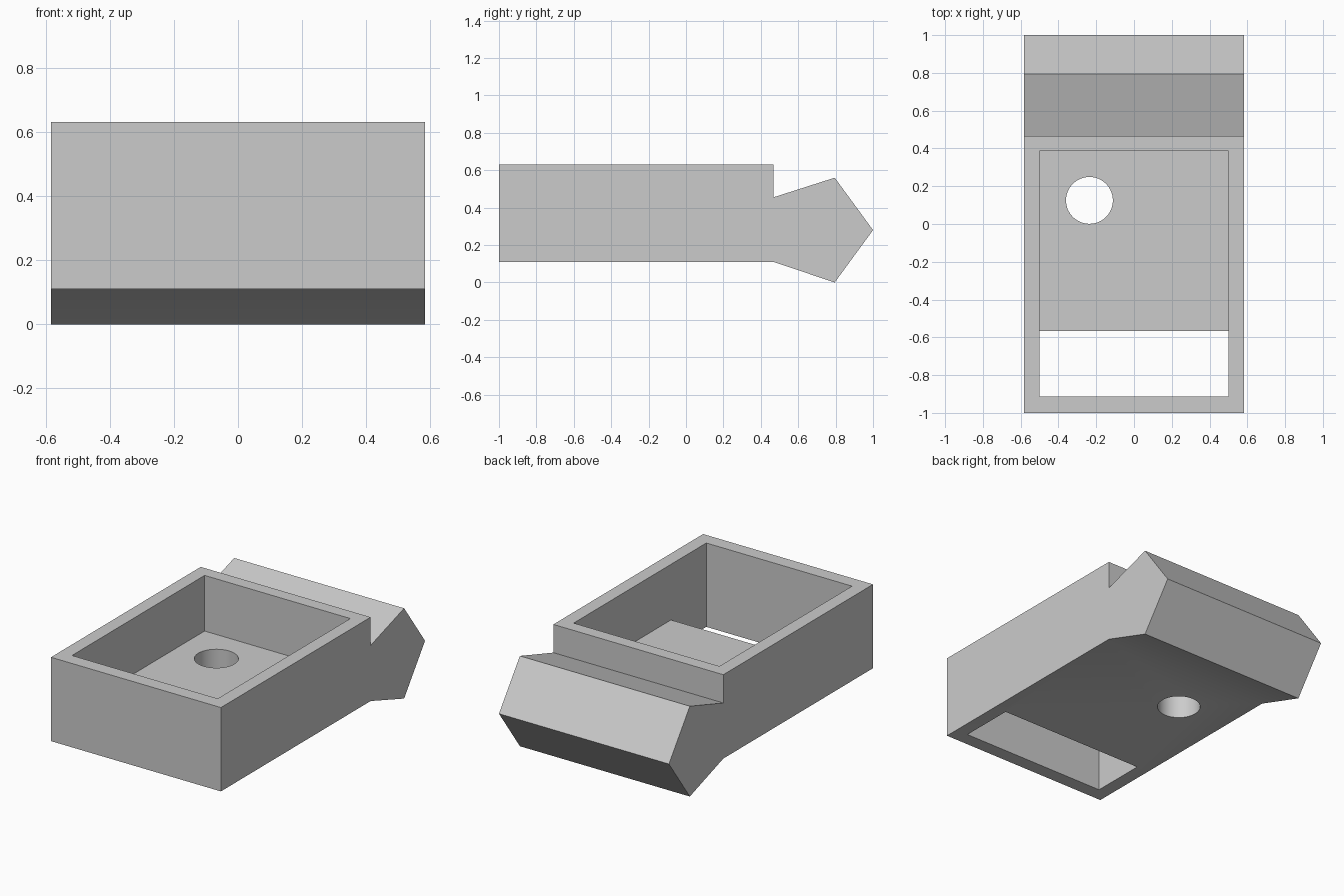
import bpy
import bmesh
from mathutils import Matrix

cube = bpy.data.objects.get("Cube")
if cube:
    bpy.data.objects.remove(cube, do_unlink=True)

grey = bpy.data.materials.new("plain grey")
grey.use_nodes = True
colour = (0.6, 0.6, 0.6, 1)
grey.diffuse_color = colour
grey.node_tree.nodes["Principled BSDF"].inputs["Base Color"].default_value = colour

HALF_WIDTH = 0.583
BASE, RIM, FLOOR = 0.11, 0.63, 0.285
BACK = 0.467


def add_object(name, bm):
    bmesh.ops.recalc_face_normals(bm, faces=bm.faces)
    mesh = bpy.data.meshes.new(name)
    bm.to_mesh(mesh)
    bm.free()
    mesh.materials.append(grey)
    obj = bpy.data.objects.new(name, mesh)
    bpy.context.collection.objects.link(obj)
    return obj


def box(name, low, high):
    bm = bmesh.new()
    bmesh.ops.create_cube(bm, size=1)
    for v in bm.verts:
        v.co = [a if c < 0 else b for c, a, b in zip(v.co, low, high)]
    return add_object(name, bm)


def cut(target, cutter):
    mod = target.modifiers.new(cutter.name, "BOOLEAN")
    mod.operation = "DIFFERENCE"
    mod.solver = "EXACT"
    mod.object = cutter
    cutter.hide_render = True
    cutter.hide_set(True)


# Side profile of the tray and its wedge-shaped tail, extruded across the width
profile = [(-1, BASE), (BACK, BASE), (0.795, 0), (1, 0.28),
           (0.795, 0.56), (BACK, 0.455), (BACK, RIM), (-1, RIM)]
bm = bmesh.new()
side = bm.faces.new([bm.verts.new((-HALF_WIDTH, y, z)) for y, z in profile])
sweep = bmesh.ops.extrude_face_region(bm, geom=[side])
bmesh.ops.translate(bm, vec=(2 * HALF_WIDTH, 0, 0),
                    verts=[g for g in sweep["geom"] if isinstance(g, bmesh.types.BMVert)])
tray = add_object("tray_body", bm)

# Open cavity above the floor, and the slot through the front of the floor
cut(tray, box("cavity_cutter", (-0.5, -0.913, FLOOR), (0.5, 0.387, 1)))
cut(tray, box("slot_cutter", (-0.5, -0.913, -0.2), (0.5, -0.567, 0.5)))

# Round hole through the floor
bm = bmesh.new()
bmesh.ops.create_cone(bm, cap_ends=True, segments=64, radius1=0.124, radius2=0.124,
                      depth=0.6, matrix=Matrix.Translation((-0.236, 0.125, 0.2)))
cut(tray, add_object("hole_cutter", bm))

# Bake the cuts, then remove the cutters
bpy.context.view_layer.objects.active = tray
tray.select_set(True)
cutters = [m.object for m in tray.modifiers]
for mod in list(tray.modifiers):
    bpy.ops.object.modifier_apply(modifier=mod.name)
for cutter in cutters:
    bpy.data.objects.remove(cutter, do_unlink=True)
bpy.ops.object.shade_smooth_by_angle(angle=0.5)
